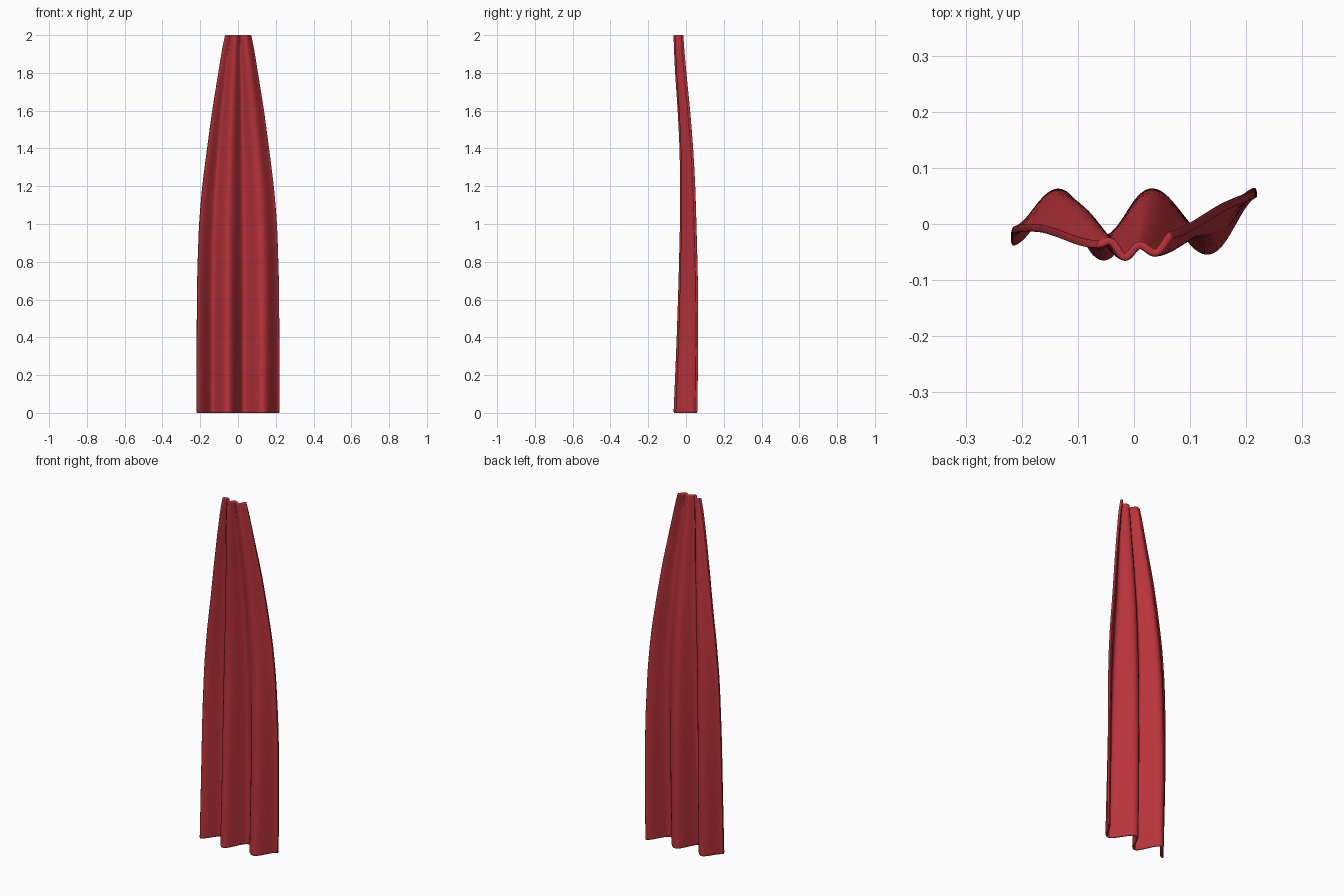
import bpy, bmesh, math

if "Cube" in bpy.data.objects:
    bpy.data.objects.remove(bpy.data.objects["Cube"])

# Height stations: z, half width, middle depth, fold depth, bow of the side edges
STATIONS = [
    (0.0, 0.219, -0.004, 0.058, 0.0),
    (0.4, 0.219, 0.007, 0.052, 0.0),
    (0.7, 0.217, 0.011, 0.046, 0.0),
    (1.0, 0.207, 0.011, 0.038, 0.0),
    (1.2, 0.190, 0.007, 0.033, 0.003),
    (1.4, 0.164, -0.002, 0.027, 0.007),
    (1.6, 0.137, -0.017, 0.022, 0.011),
    (1.8, 0.104, -0.036, 0.017, 0.015),
    (1.93, 0.082, -0.046, 0.013, 0.018),
    (2.0, 0.066, -0.050, 0.011, 0.020),
]
# Crests and troughs of the folds across the width (-1 to 1)
FOLDS = [(-1.0, -0.5), (-0.61, 1.0), (-0.25, -1.0), (0.14, 1.0), (0.6, -0.8), (1.0, 1.0)]


def fold(u):
    for (a, ya), (b, yb) in zip(FOLDS, FOLDS[1:]):
        if u <= b:
            t = (u - a) / (b - a)
            return ya + (yb - ya) * (1 - math.cos(math.pi * t)) / 2
    return FOLDS[-1][1]


def station(z):
    for p, q in zip(STATIONS, STATIONS[1:]):
        if z <= q[0]:
            t = (z - p[0]) / (q[0] - p[0])
            return [a + (b - a) * t for a, b in zip(p, q)]
    return STATIONS[-1]


# Rows lie closer together at the rounded hem and top edge
rows = [0, 0.015, 0.05, 0.2, 0.4, 0.55, 0.7, 0.85, 1.0, 1.1, 1.2, 1.3, 1.4,
        1.5, 1.6, 1.7, 1.8, 1.87, 1.93, 1.97, 1.99, 2.0]
cols = [-1, -0.98] + [-0.94 + 1.88 * i / 30 for i in range(31)] + [0.98, 1]

# Hanging cloth with vertical folds, gathered at the top
bm = bmesh.new()
grid = []
for z in rows:
    _, w, mid, amp, bow = station(z)
    # small allowance for the rounding of the end edges
    zz = 1 + (z - 1) * 1.002
    grid.append([bm.verts.new((u * w, mid + amp * fold(u) + bow * u * u, zz)) for u in cols])
for r0, r1 in zip(grid, grid[1:]):
    for i in range(len(cols) - 1):
        bm.faces.new((r0[i], r0[i + 1], r1[i + 1], r1[i]))
mesh = bpy.data.meshes.new("curtain")
bm.to_mesh(mesh)
bm.free()
for p in mesh.polygons:
    p.use_smooth = True
curtain = bpy.data.objects.new("curtain", mesh)
bpy.context.collection.objects.link(curtain)

# Cloth thickness and soft edges
solid = curtain.modifiers.new("thickness", 'SOLIDIFY')
solid.thickness = 0.014
solid.offset = 0
soft = curtain.modifiers.new("soft_edges", 'SUBSURF')
soft.levels = soft.render_levels = 2

# Red cloth
red = bpy.data.materials.new("red cloth")
red.diffuse_color = (0.48, 0.033, 0.043, 1)
red.use_nodes = True
red.node_tree.nodes["Principled BSDF"].inputs["Base Color"].default_value = red.diffuse_color
mesh.materials.append(red)
